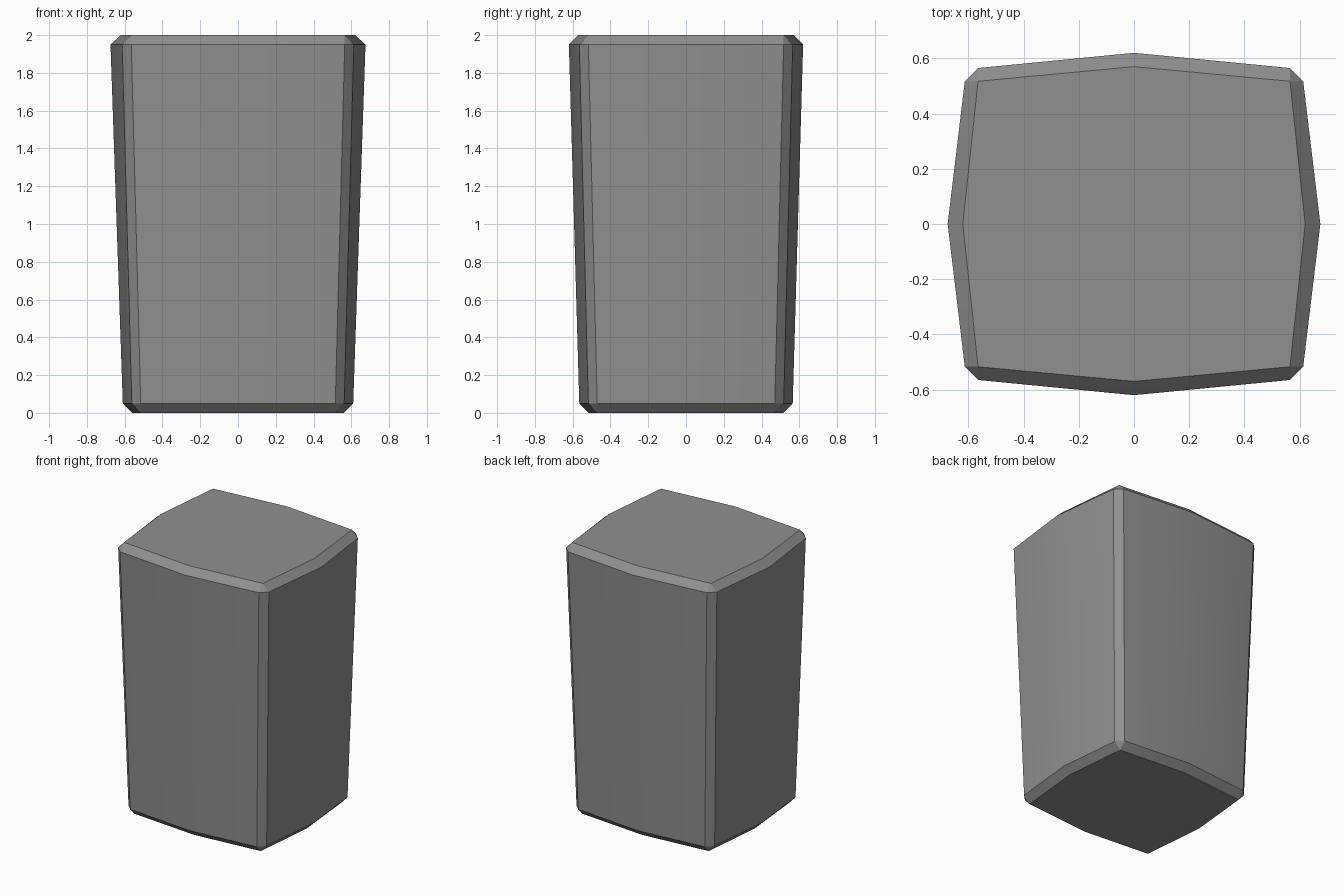
import bpy
import bmesh
import math

if "Cube" in bpy.data.objects:
    bpy.data.objects.remove(bpy.data.objects["Cube"], do_unlink=True)

# Plain grey finish
grey = bpy.data.materials.new("plain_grey")
grey.use_nodes = True
colour = (0.28, 0.28, 0.28, 1)
grey.diffuse_color = colour
grey.node_tree.nodes["Principled BSDF"].inputs["Base Color"].default_value = colour


def add_ring(bm, z, mid_x, mid_y, corner_x, corner_y, cut):
    """Bowed rectangle with each corner cut by the given amount."""
    points = []
    for sx, sy in ((1, 1), (-1, 1), (-1, -1), (1, -1)):
        corner = [(sx * (corner_x + cut), sy * corner_y),
                  (sx * corner_x, sy * (corner_y + cut))]
        if sx != sy:
            corner.reverse()
        middle = (0, sy * mid_y) if sx == sy else (sx * mid_x, 0)
        points += corner + [middle]
    return [bm.verts.new((x, y, z)) for x, y in points]


# Tapered body: cap outline, full outline, full outline, cap outline
bm = bmesh.new()
rings = [
    add_ring(bm, 0.0, 0.56, 0.515, 0.515, 0.47, 0),
    add_ring(bm, 0.05, 0.61, 0.565, 0.515, 0.47, 0.047),
    add_ring(bm, 1.95, 0.675, 0.62, 0.565, 0.517, 0.048),
    add_ring(bm, 2.0, 0.62, 0.57, 0.565, 0.517, 0),
]
bm.faces.new(rings[0][::-1])
bm.faces.new(rings[-1])
for low, high in zip(rings, rings[1:]):
    count = len(low)
    for i in range(count):
        j = (i + 1) % count
        bm.faces.new((low[i], low[j], high[j], high[i]))

# Close the cap corners to points, leaving small corner triangles
bmesh.ops.remove_doubles(bm, verts=bm.verts, dist=0.001)
bmesh.ops.recalc_face_normals(bm, faces=bm.faces)

mesh = bpy.data.meshes.new("tapered_body")
bm.to_mesh(mesh)
bm.free()
mesh.materials.append(grey)
body = bpy.data.objects.new("tapered_body", mesh)
bpy.context.collection.objects.link(body)

# Soft bowed panels with crisp bevel edges
bpy.ops.object.select_all(action="DESELECT")
body.select_set(True)
bpy.context.view_layer.objects.active = body
bpy.ops.object.shade_smooth_by_angle(angle=math.radians(25))
